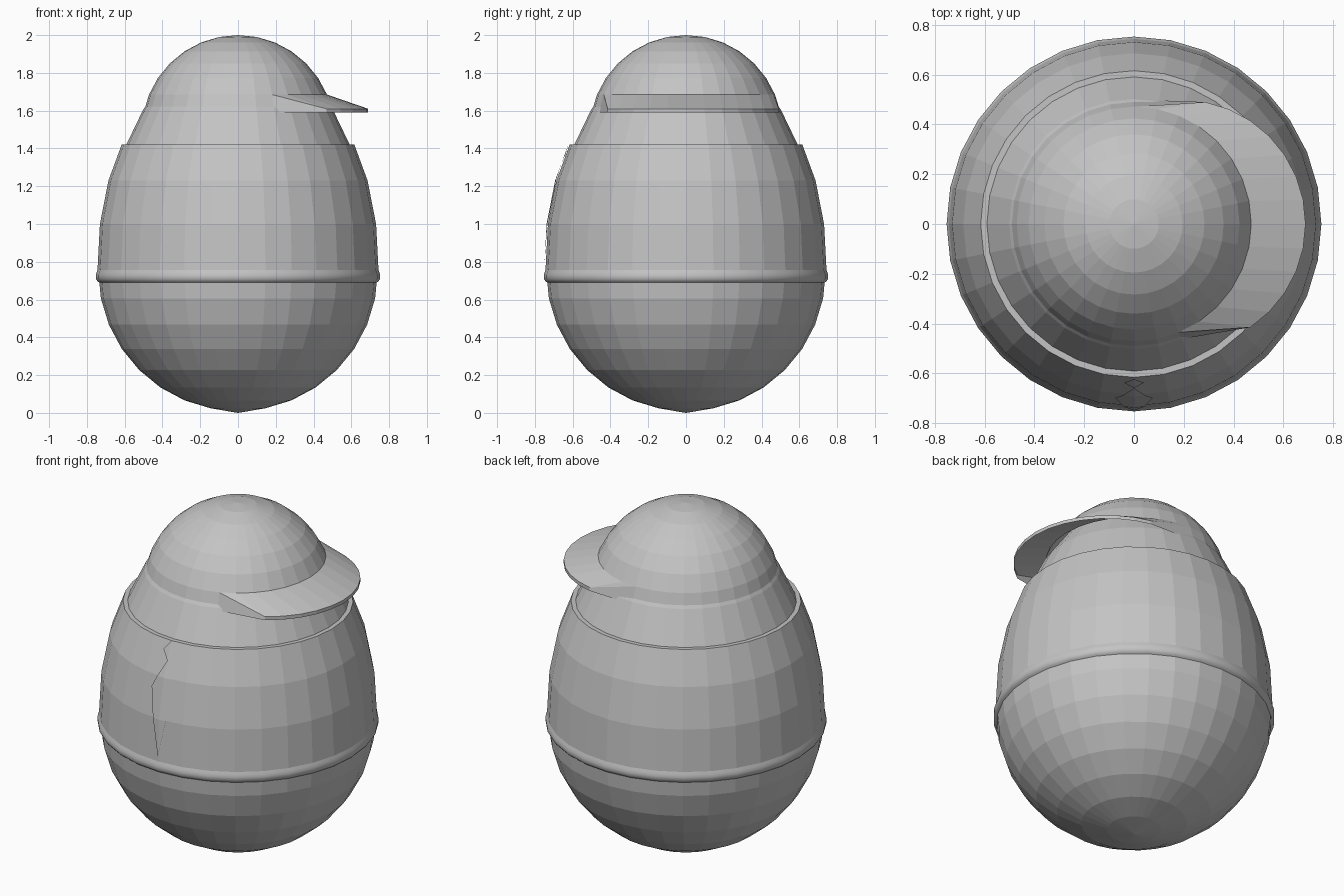
import bpy, bmesh, math
from mathutils import Vector

if "Cube" in bpy.data.objects:
    bpy.data.objects.remove(bpy.data.objects["Cube"])

N = 32
STEP = 2 * math.pi / N
grey = bpy.data.materials.new("plain grey")
grey.diffuse_color = (0.55, 0.55, 0.55, 1)
grey.use_nodes = True
grey.node_tree.nodes["Principled BSDF"].inputs["Base Color"].default_value = grey.diffuse_color


def add_object(name, verts, faces, smooth=False, outward=True):
    bm = bmesh.new()
    vs = [bm.verts.new(v) for v in verts]
    for f in faces:
        bm.faces.new([vs[i] for i in f])
    bmesh.ops.remove_doubles(bm, verts=bm.verts[:], dist=1e-5)
    if outward:  # turn every face away from the middle of the egg
        bm.normal_update()
        for f in bm.faces:
            c = f.calc_center_median()
            if f.normal.dot(c - Vector((0, 0, 1.0))) < 0:
                f.normal_flip()
    me = bpy.data.meshes.new(name)
    bm.to_mesh(me)
    bm.free()
    me.materials.append(grey)
    me.polygons.foreach_set("use_smooth", [smooth] * len(me.polygons))
    ob = bpy.data.objects.new(name, me)
    bpy.context.collection.objects.link(ob)
    return ob


def ring_point(r, z, i):
    return (r * math.cos(i * STEP), r * math.sin(i * STEP), z)


def lathe(name, profile, smooth=False, skip=lambda row, i: False):
    """Spin (radius, height) points; a zero radius closes to a pole."""
    verts, faces = [], []
    for r, z in profile:
        verts += [ring_point(max(r, 0), z, i) for i in range(N)]
    for k in range(len(profile) - 1):
        for i in range(N):
            if skip(k, i):
                continue
            j = (i + 1) % N
            a, b = k * N, (k + 1) * N
            quad = [a + i, a + j, b + j, b + i]
            if profile[k][0] == 0:
                quad = [k * N, b + j, b + i]
            elif profile[k + 1][0] == 0:
                quad = [a + i, a + j, b]
            faces.append(quad)
    return add_object(name, verts, faces, smooth)


# egg body: round below, stretched above, a little slimmer under the shirt
body = []
for k in range(17):
    a = math.pi * k / 16
    r, c = math.sin(a), -math.cos(a)
    if k <= 8:
        body.append((0.74 * r, 0.745 + 0.74 * c + 0.005))
    else:
        body.append((0.71 * r, 0.75 + 1.21 * c))
body[0], body[-1] = (0, 0.0), (0, 1.96)
lathe("egg_body", body)

# shirt shell with an open collar
shirt = [(0.744, 0.755), (0.731, 1.0), (0.686, 1.23), (0.616, 1.42)]
lathe("shirt", shirt + [(0.585, 1.42)])

# rounded hem around the waist
lathe("shirt_hem", [(0.735, 0.69), (0.744, 0.697), (0.752, 0.708),
                    (0.753, 0.728), (0.749, 0.742), (0.744, 0.756)], True)

# cap dome, its lowest strip left open where the brim grows out
cap = [(0.51 * math.sin(k * STEP), 1.49 + 0.51 * math.cos(k * STEP))
       for k in range(8)]
cap[0] = (0, 2.0)
lathe("cap", cap, skip=lambda k, i: k == 6 and (i >= N - 6 or i < 8))

# cap brim: strip of the cap scaled and pulled towards +x
r6, z6 = cap[6]
r7, z7 = cap[7]
verts, faces = [], []
for i in range(-5, 8):
    x, y, _ = ring_point(r6, z6, i)
    ox, oy = x * 1.06 + 0.19, y * 1.06
    verts += [(x, y, z6), (ox, oy, 1.61), (ox, oy, z7)]
for s in range(12):
    a, b = 3 * s, 3 * s + 3
    faces += [(a, a + 1, b + 1, b), (a + 1, a + 2, b + 2, b + 1)]
for i, first in ((-6, 0), (8, 36)):  # slanted ends of the brim
    n = len(verts)
    verts += [ring_point(r6, z6, i), ring_point(r7, z7, i)]
    faces += [(n, first, first + 1), (n, first + 1, first + 2, n + 1)]
add_object("cap_brim", verts, faces)


def shirt_radius(z):
    for (r0, z0), (r1, z1) in zip(shirt, shirt[1:]):
        if z <= z1:
            break
    return r0 + (r1 - r0) * (z - z0) / (z1 - z0)


def tie_part(name, rows):
    """Thin plate hugging the shirt; rows are (height, half width)."""
    verts, faces = [], []
    for z, w in rows:
        y = shirt_radius(z) + 0.007
        side = y - w * math.tan(STEP / 2)
        verts += [(-w, -side, z), (0, -y, z), (w, -side, z)]
    for k in range(len(rows) - 1):
        a, b = 3 * k, 3 * k + 3
        for c in (0, 1):
            if rows[k][1] == 0:
                faces.append((a + 1, b + c, b + c + 1))
            elif rows[k + 1][1] == 0:
                faces.append((a + c, a + c + 1, b + 1))
            else:
                faces.append((a + c, a + c + 1, b + c + 1, b + c))
    add_object(name, verts, faces)


# necktie on the front
tie_part("tie_knot", [(1.42, 0), (1.37, 0.04), (1.32, 0)])
tie_part("tie_blade", [(1.32, 0), (1.23, 0.045), (1.165, 0.075),
                       (1.0, 0.042), (0.79, 0)])
